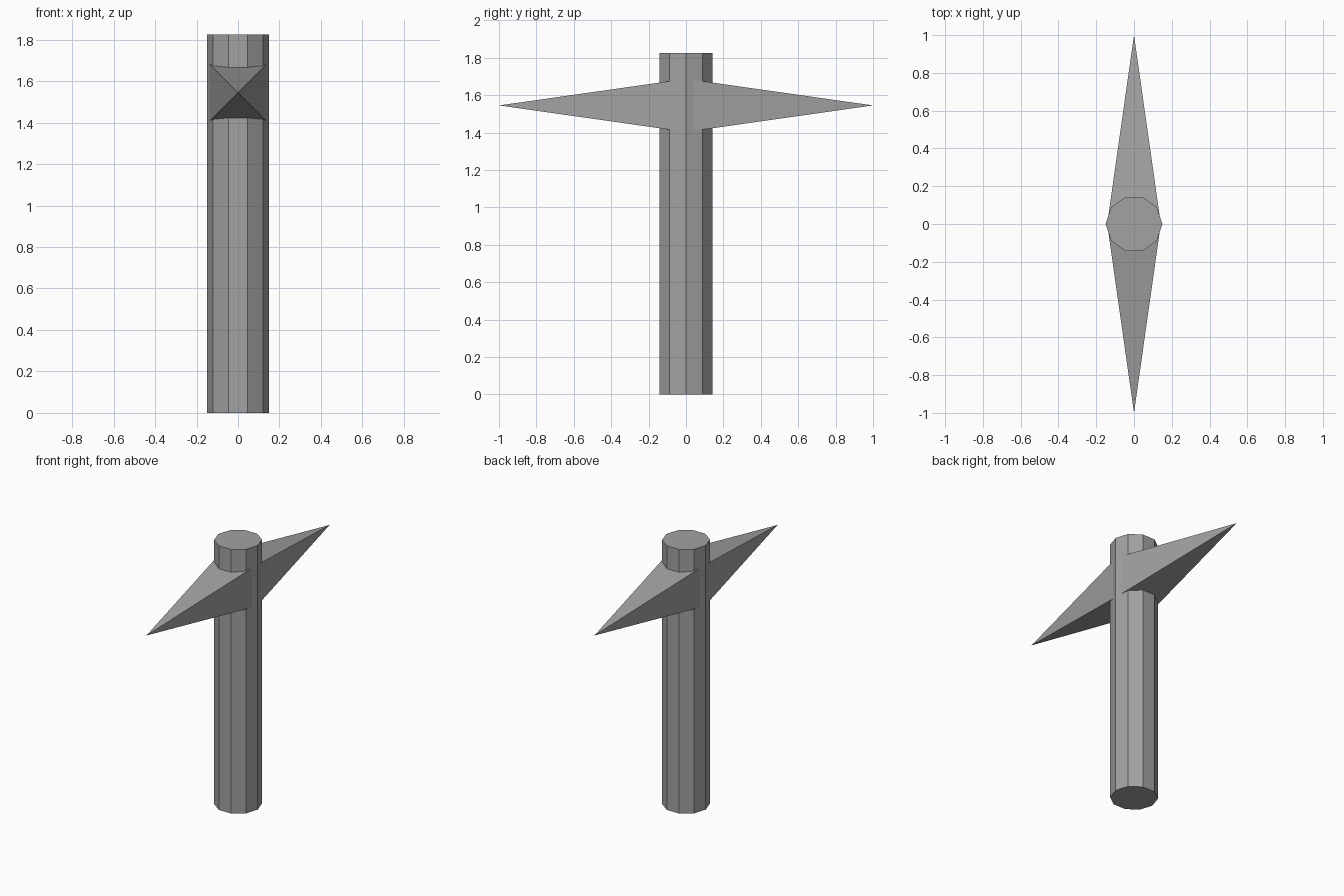
import bpy
import bmesh
from math import radians, sqrt
from mathutils import Matrix

cube = bpy.data.objects.get("Cube")
if cube:
    bpy.data.objects.remove(cube, do_unlink=True)

HEIGHT, RADIUS = 1.825, 0.15
SPIKE_Z, SPIKE_HALF = 1.545, 0.142

grey = bpy.data.materials.new("plain_grey")
grey.use_nodes = True
colour = (0.36, 0.36, 0.36, 1)
grey.diffuse_color = colour
grey.node_tree.nodes["Principled BSDF"].inputs["Base Color"].default_value = colour


def add_cone(name, sides, bottom, top, depth, matrix):
    """Flat-faced cone or prism whose base sits on its local origin."""
    bm = bmesh.new()
    bmesh.ops.create_cone(bm, cap_ends=True, segments=sides,
                          radius1=bottom, radius2=top, depth=depth,
                          matrix=matrix @ Matrix.Translation((0, 0, depth / 2)))
    bmesh.ops.remove_doubles(bm, verts=bm.verts, dist=0.0001)
    bmesh.ops.recalc_face_normals(bm, faces=bm.faces)
    mesh = bpy.data.meshes.new(name)
    bm.to_mesh(mesh)
    bm.free()
    mesh.materials.append(grey)
    obj = bpy.data.objects.new(name, mesh)
    bpy.context.collection.objects.link(obj)
    return obj


# Ten-sided pole with corners on the x axis
add_cone("pole", 10, RADIUS, RADIUS, HEIGHT, Matrix.Rotation(radians(90), 4, "Z"))

# Square pyramids pointing forward and backward, rooted inside the pole
for name, tilt in (("front_spike", 90), ("back_spike", -90)):
    place = (Matrix.Translation((0, 0, SPIKE_Z))
             @ Matrix.Rotation(radians(tilt), 4, "X")
             @ Matrix.Rotation(radians(45), 4, "Z"))
    add_cone(name, 4, SPIKE_HALF * sqrt(2), 0, 1, place)
